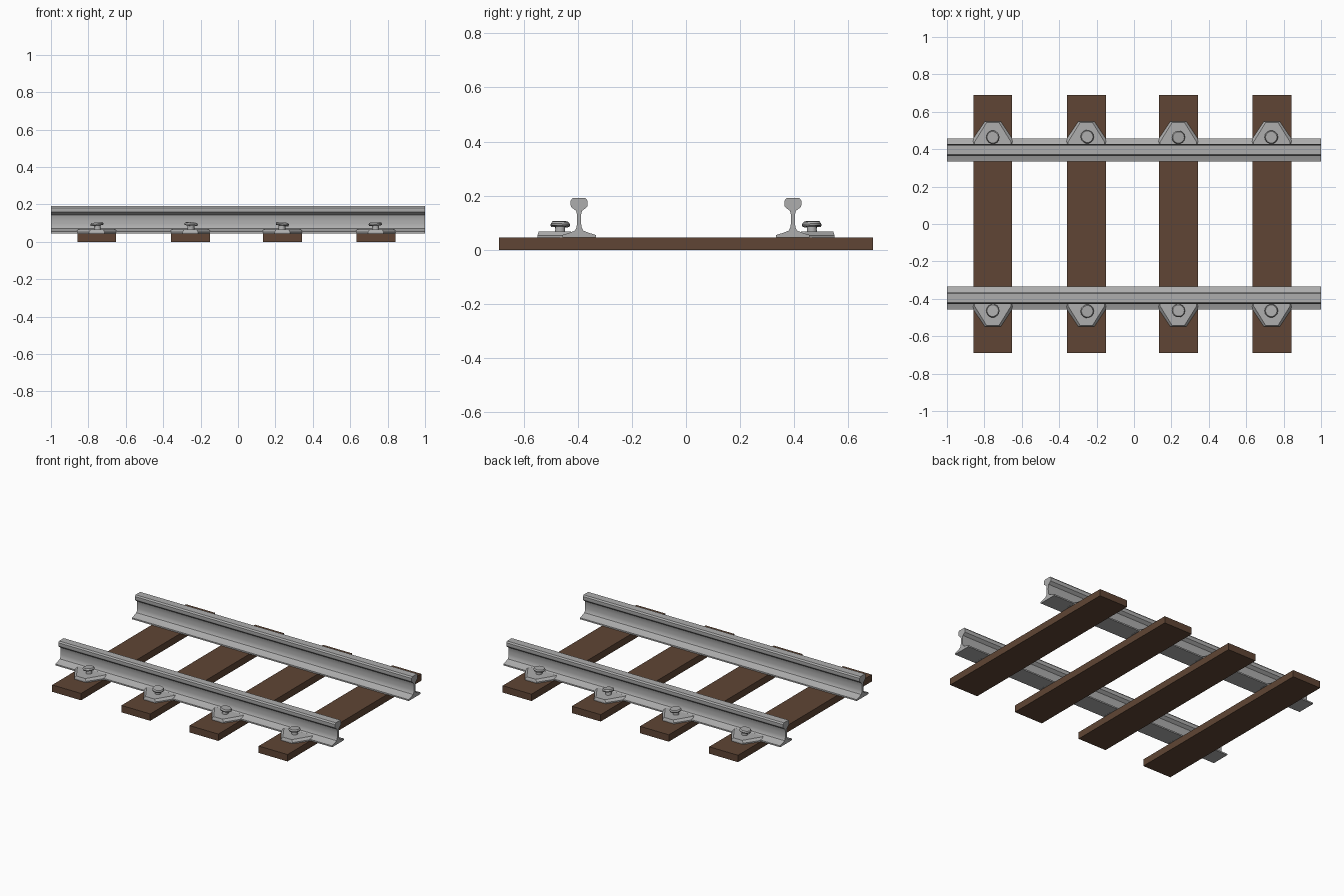
import bpy, bmesh, math
from mathutils import Matrix, Vector

if "Cube" in bpy.data.objects:
    bpy.data.objects.remove(bpy.data.objects["Cube"])


def material(name, rgb):
    m = bpy.data.materials.new(name)
    m.diffuse_color = (*rgb, 1)
    m.use_nodes = True
    m.node_tree.nodes["Principled BSDF"].inputs["Base Color"].default_value = m.diffuse_color
    return m


STEEL = material("steel grey", (0.42, 0.42, 0.42))
WOOD = material("dark brown wood", (0.115, 0.06, 0.035))


def finish(bm, name, mat, smooth=None):
    bmesh.ops.recalc_face_normals(bm, faces=bm.faces)
    me = bpy.data.meshes.new(name)
    bm.to_mesh(me)
    bm.free()
    ob = bpy.data.objects.new(name, me)
    bpy.context.collection.objects.link(ob)
    me.materials.append(mat)
    if smooth:
        bpy.ops.object.select_all(action='DESELECT')
        ob.select_set(True)
        bpy.context.view_layer.objects.active = ob
        bpy.ops.object.shade_smooth_by_angle(angle=math.radians(smooth))
    return ob


def loft(bm, loops):
    """Closed solid through matching loops of points."""
    rings = [[bm.verts.new(p) for p in loop] for loop in loops]
    n = len(rings[0])
    for a, b in zip(rings, rings[1:]):
        for i in range(n):
            j = (i + 1) % n
            bm.faces.new((a[i], a[j], b[j], b[i]))
    bm.faces.new(rings[0])
    bm.faces.new(rings[-1])


# Wooden sleepers
sleeper_x = [-0.755, -0.255, 0.237, 0.737]
for i, x in enumerate(sleeper_x):
    bm = bmesh.new()
    bmesh.ops.create_cube(bm, size=1, matrix=Matrix.Translation((x, 0, 0.0225))
                          @ Matrix.Diagonal((0.208, 1.38, 0.045, 1)))
    finish(bm, f"sleeper_{i + 1}", WOOD)

# Rails: half profile (offset from centre, height), mirrored then extruded along x
half = [(0.062, 0.046), (0.062, 0.055), (0.035, 0.063), (0.016, 0.071), (0.010, 0.081),
        (0.0075, 0.097), (0.007, 0.115), (0.0075, 0.130), (0.011, 0.144), (0.019, 0.150),
        (0.030, 0.159), (0.0315, 0.170), (0.031, 0.182), (0.024, 0.191)]
profile = half + [(-y, z) for y, z in reversed(half)]
for side, label in ((-1, "front"), (1, "back")):
    bm = bmesh.new()
    loft(bm, [[(x, side * 0.395 + y, z) for y, z in profile] for x in (-1, 1)])
    finish(bm, f"{label}_rail", STEEL, 35)

# Fastening plates and tilted spikes on the outer side of each rail
tilts = [(0.05, -0.12), (-0.06, 0.08), (0.08, 0.12), (0.04, -0.05)]
bolt_rings = [(0.019, 0.060), (0.018, 0.086), (0.034, 0.088), (0.036, 0.095), (0.031, 0.103)]
plate_bottom = [(-0.112, 0.395), (-0.112, 0.445), (-0.042, 0.549),
                (0.042, 0.549), (0.112, 0.445), (0.112, 0.395)]
plate_top = [(-0.098, 0.425), (-0.098, 0.438), (-0.032, 0.544),
             (0.032, 0.544), (0.098, 0.438), (0.098, 0.425)]
for side, label in ((-1, "front"), (1, "back")):
    for i, x in enumerate(sleeper_x):
        bm = bmesh.new()
        loft(bm, [[(x + px, side * py, 0.045) for px, py in plate_bottom],
                  [(x + px, side * py, 0.053) for px, py in plate_bottom],
                  [(x + px, side * py, 0.067) for px, py in plate_top]])
        finish(bm, f"{label}_plate_{i + 1}", STEEL)

        tx, ty = tilts[i]
        base = Vector((x + (0.003 if i < 2 else -0.002), side * 0.465, 0))
        pivot = Vector((0, 0, 0.075))
        rot = Matrix.Rotation(tx * side, 3, 'X') @ Matrix.Rotation(ty, 3, 'Y')
        bm = bmesh.new()
        loft(bm, [[base + pivot + rot @ (Vector((r * math.cos(a), r * math.sin(a), z)) - pivot)
                   for a in (k * math.tau / 14 for k in range(14))] for r, z in bolt_rings])
        finish(bm, f"{label}_spike_{i + 1}", STEEL, 30)
